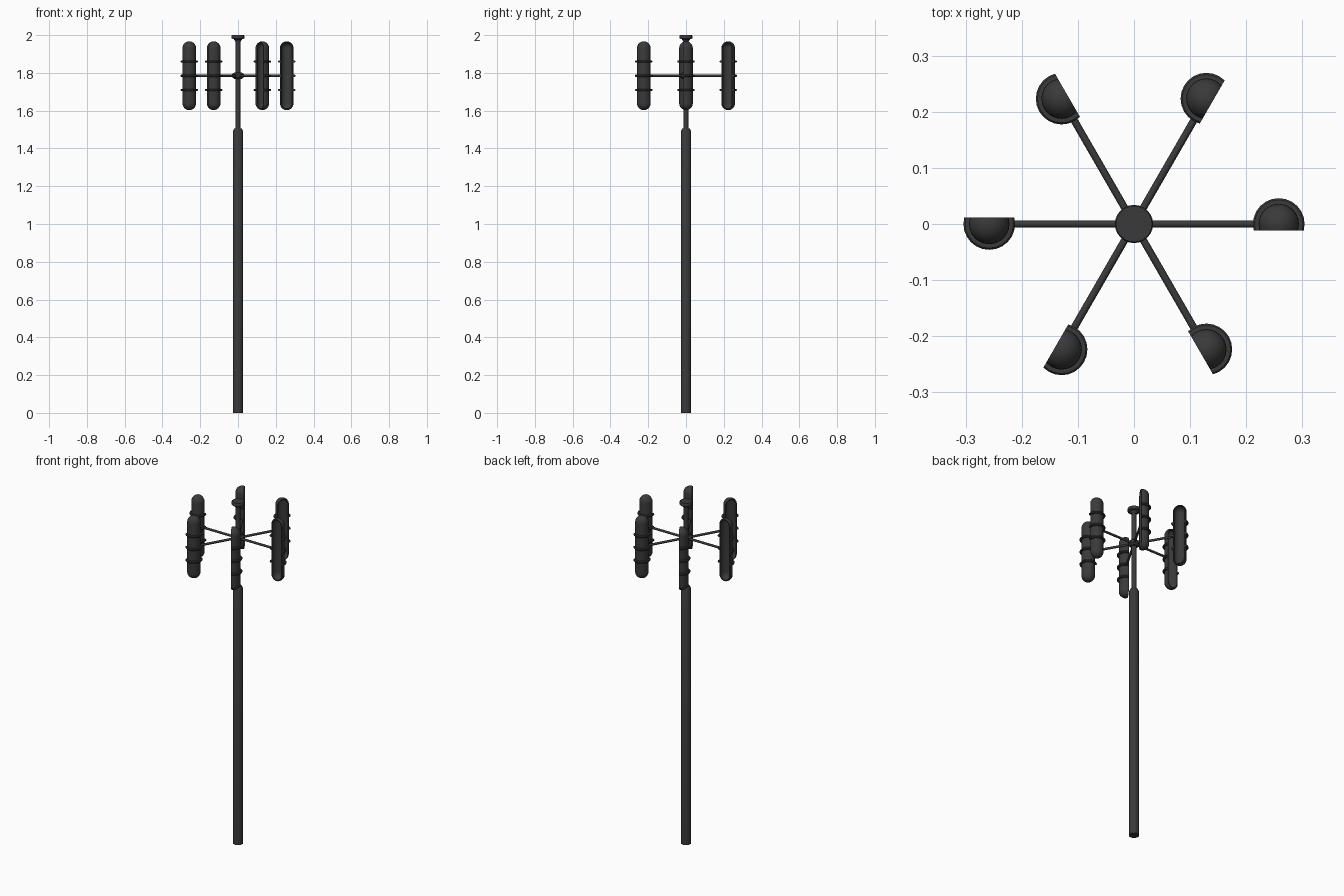
import bpy, bmesh
from math import sin, cos, pi, radians
from mathutils import Matrix, Vector

cube = bpy.data.objects.get("Cube")
if cube:
    bpy.data.objects.remove(cube)

metal = bpy.data.materials.new("dark_grey_metal")
metal.use_nodes = True
grey = (0.042, 0.042, 0.042, 1)
metal.diffuse_color = grey
metal.node_tree.nodes["Principled BSDF"].inputs["Base Color"].default_value = grey

ARM_Z = 1.785      # height of the rotor
CUP_R = 0.258      # distance of the cups from the axis
CUT_Y = -0.012     # plane of the cup openings


def lathe(bm, profile, steps, closed=False):
    """Turn a list of (radius, z) around the z axis."""
    verts = [bm.verts.new((r, 0, z)) for r, z in profile]
    pairs = list(zip(verts, verts[1:]))
    if closed:
        pairs.append((verts[-1], verts[0]))
    edges = [bm.edges.new(p) for p in pairs]
    bmesh.ops.spin(bm, geom=verts + edges, cent=(0, 0, 0), axis=(0, 0, 1),
                   angle=2 * pi, steps=steps)
    bmesh.ops.remove_doubles(bm, verts=bm.verts, dist=1e-5)
    bmesh.ops.recalc_face_normals(bm, faces=bm.faces)


def slice_open(bm):
    """Cut away the front part and close the cut surface."""
    cut = bmesh.ops.bisect_plane(
        bm, geom=bm.verts[:] + bm.edges[:] + bm.faces[:], dist=1e-6,
        plane_co=(0, CUT_Y, 0), plane_no=(0, -1, 0), clear_outer=True)
    edges = [e for e in cut["geom_cut"] if isinstance(e, bmesh.types.BMEdge)]
    bmesh.ops.triangle_fill(bm, edges=edges, use_beauty=True, normal=(0, -1, 0))
    bmesh.ops.recalc_face_normals(bm, faces=bm.faces)


def to_mesh(bm, name):
    mesh = bpy.data.meshes.new(name)
    bm.to_mesh(mesh)
    bm.free()
    mesh.materials.append(metal)
    mesh.shade_smooth()
    mesh.set_sharp_from_angle(angle=radians(35))
    return mesh


def place(name, mesh, matrix=Matrix()):
    obj = bpy.data.objects.new(name, mesh)
    obj.matrix_world = matrix
    bpy.context.scene.collection.objects.link(obj)


def turned(name, profile, steps=24):
    bm = bmesh.new()
    lathe(bm, profile, steps)
    return to_mesh(bm, name)


def capsule(r, half):
    """Profile of a capsule with round ends, from bottom to top."""
    n = 8
    arc = [(r * cos(i * pi / 2 / n), half - r + r * sin(i * pi / 2 / n))
           for i in range(n)] + [(0, half)]
    return [(x, -z) for x, z in reversed(arc)] + arc


# Mast, axle, hub and top cap
place("mast", turned("mast", [(0, 0), (0.027, 0), (0.027, 1.49), (0.02, 1.505), (0, 1.505)]))
place("axle", turned("axle", [(0, 1.5), (0.013, 1.5), (0.013, 1.985), (0, 1.985)]))
place("hub", turned("hub", [(0, 1.768), (0.02, 1.768), (0.031, 1.777), (0.031, 1.793),
                            (0.02, 1.802), (0, 1.802)]))
place("top_cap", turned("top_cap", [(0, 1.965), (0.014, 1.965), (0.022, 1.978),
                                    (0.034, 1.982), (0.034, 1.996), (0.032, 2), (0, 2)]))

# Arm, made upright and laid along +x
arm = turned("arm", [(0, 0.01), (0.0065, 0.01), (0.0065, 0.228), (0, 0.228)], 12)
arm.transform(Matrix.Rotation(pi / 2, 4, "Y"))

# Hollow half-capsule cup
bm = bmesh.new()
lathe(bm, capsule(0.036, 0.182), 24)
lathe(bm, capsule(0.031, 0.177), 24)
slice_open(bm)
cup = to_mesh(bm, "cup")

# Raised band around the cup
bm = bmesh.new()
lathe(bm, [(0.0345, -0.006), (0.043, -0.006), (0.046, -0.002),
           (0.046, 0.002), (0.043, 0.006), (0.0345, 0.006)], 24, closed=True)
slice_open(bm)
band = to_mesh(bm, "band")

# Six arms with banded cups
for i in range(6):
    spin = Matrix.Rotation(i * pi / 3, 4, "Z")
    place(f"arm_{i + 1}", arm, Matrix.Translation((0, 0, ARM_Z)) @ spin)
    seat = spin @ Matrix.Translation((CUP_R, 0, ARM_Z))
    place(f"cup_{i + 1}", cup, seat)
    for label, dz in (("lower", -0.075), ("middle", 0), ("upper", 0.075)):
        place(f"{label}_band_{i + 1}", band, seat @ Matrix.Translation((0, 0, dz)))
